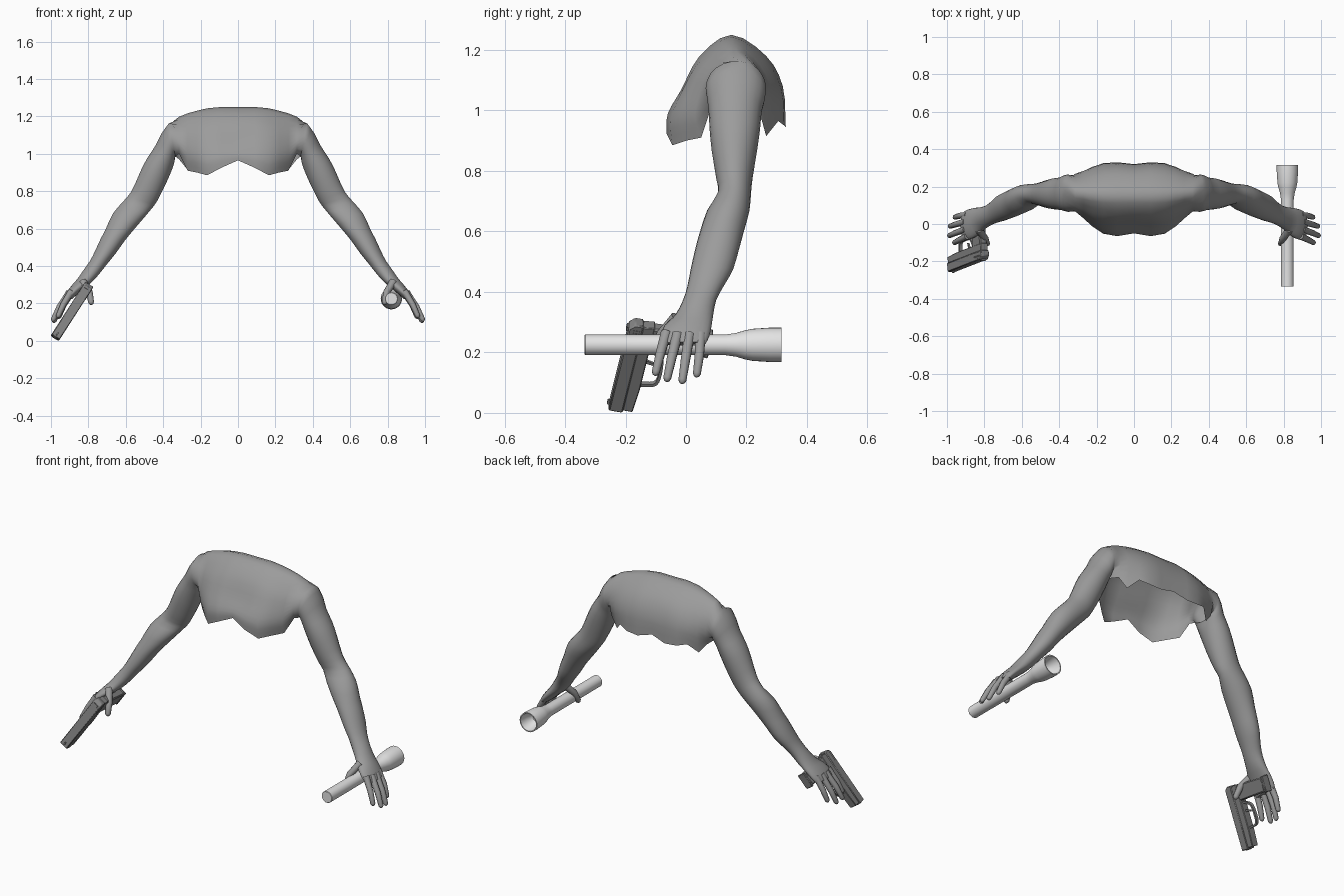
import bpy, bmesh, math
from mathutils import Vector

if "Cube" in bpy.data.objects:
    bpy.data.objects.remove(bpy.data.objects["Cube"])


def material(name, v):
    m = bpy.data.materials.new(name)
    m.diffuse_color = (v, v, v, 1)
    m.use_nodes = True
    m.node_tree.nodes["Principled BSDF"].inputs["Base Color"].default_value = m.diffuse_color
    return m


SKIN = material("mid grey", 0.33)
LIGHT = material("pale grey", 0.77)
METAL = material("dark grey", 0.235)


def finish(bm, name, mat, angle=35):
    bmesh.ops.recalc_face_normals(bm, faces=bm.faces)
    me = bpy.data.meshes.new(name)
    bm.to_mesh(me)
    bm.free()
    ob = bpy.data.objects.new(name, me)
    bpy.context.collection.objects.link(ob)
    me.materials.append(mat)
    bpy.ops.object.select_all(action='DESELECT')
    ob.select_set(True)
    bpy.context.view_layer.objects.active = ob
    bpy.ops.object.shade_smooth_by_angle(angle=math.radians(angle))
    return ob


def add_loft(bm, rings, open_rings=0, cap_start=False, cap_end=True):
    """Skin the rings; strips starting at the first open_rings are left open."""
    vs = [[bm.verts.new(p) for p in r] for r in rings]
    n = len(vs[0])
    for k, (a, b) in enumerate(zip(vs, vs[1:])):
        for i in range(n - 1 if k < open_rings else n):
            j = (i + 1) % n
            bm.faces.new((a[i], a[j], b[j], b[i]))
    if cap_start:
        bm.faces.new(vs[0])
    if cap_end:
        bm.faces.new(vs[-1])


def spline(pts, steps):
    """Catmull-Rom interpolation through points."""
    p = [Vector(q) for q in pts]
    p = [2 * p[0] - p[1]] + p + [2 * p[-1] - p[-2]]
    out = []
    for a, b, c, d in zip(p, p[1:], p[2:], p[3:]):
        for k in range(steps):
            t = k / steps
            out.append(0.5 * (2 * b + (c - a) * t + (2 * a - 5 * b + 4 * c - d) * t * t
                              + (3 * b - a - 3 * c + d) * t ** 3))
    return out + [p[-2]]


def tube_rings(path, radii, sides=10):
    path = [Vector(p) for p in path]
    rings = []
    for i, (p, r) in enumerate(zip(path, radii)):
        d = (path[min(i + 1, len(path) - 1)] - path[max(i - 1, 0)]).normalized()
        u = d.cross(Vector((0, 1, 0))).normalized()
        w = d.cross(u)
        rings.append([p + r * (math.cos(t) * u + math.sin(t) * w)
                      for t in (math.tau * k / sides for k in range(sides))])
    return rings


# Torso shell: (x, profile of (y, z) from front hem over the top to back hem)
STATIONS = [
    (0.0, [(-.05, .965), (-.045, 1.0), (-.005, 1.07), (.05, 1.18), (.15, 1.25), (.26, 1.18), (.312, 1.07), (.32, .97)]),
    (.09, [(-.065, .925), (-.06, .99), (-.015, 1.07), (.045, 1.18), (.15, 1.25), (.265, 1.18), (.32, 1.08), (.33, .945)]),
    (.165, [(-.045, .885), (-.05, .97), (-.01, 1.07), (.048, 1.165), (.15, 1.243), (.26, 1.17), (.315, 1.07), (.325, .95)]),
    (.22, [(.0, .9), (-.015, .98), (.015, 1.07), (.06, 1.15), (.155, 1.23), (.255, 1.16), (.303, 1.06), (.305, .965)]),
    (.27, [(.05, .91), (.03, .98), (.045, 1.06), (.08, 1.14), (.16, 1.216), (.245, 1.15), (.284, 1.05), (.265, .915)]),
    (.315, [(.08, 1.0), (.07, 1.03), (.07, 1.07), (.095, 1.13), (.165, 1.198), (.24, 1.135), (.268, 1.04), (.25, .97)]),
]
# Arm rings: outer x, outer z, inner x, inner z, front y, back y
ARM = [
    (.37, 1.163, .335, .985, .065, .265), (.41, 1.108, .338, .965, .07, .26),
    (.44, 1.047, .342, .945, .075, .25), (.49, .97, .355, .908, .078, .245),
    (.525, .90, .387, .835, .085, .235), (.57, .80, .43, .75, .10, .22),
    (.615, .745, .458, .71, .105, .215), (.67, .68, .50, .66, .07, .21),
    (.707, .60, .56, .59, .045, .19), (.735, .545, .605, .535, .03, .175),
    (.765, .48, .655, .465, .015, .155), (.79, .43, .70, .41, .005, .125),
    (.825, .38, .735, .365, -.01, .10), (.86, .33, .775, .32, -.035, .09),
    (.888, .298, .818, .283, -.07, .085), (.915, .262, .862, .245, -.085, .077),
    (.928, .235, .888, .222, -.08, .065),
]
# Fingers and thumb: knuckle, middle joint, tip
DIGITS = [
    [(.89, -.065, .265), (.933, -.085, .195), (.96, -.10, .135)],
    [(.90, -.028, .26), (.955, -.048, .18), (.987, -.062, .115)],
    [(.90, .012, .26), (.953, -.002, .175), (.983, -.012, .108)],
    [(.89, .048, .26), (.933, .044, .19), (.957, .036, .13)],
    [(.83, -.03, .315), (.795, -.08, .26), (.785, -.105, .205)],
]
# Shoulders and arms as one skin, hands at the ends
N = 22
bm = bmesh.new()
for side in (-1, 1):
    rings = [[(side * x, p.x, p.y) for p in spline(prof, 3)] for x, prof in STATIONS]
    for ox, oz, ix, iz, y0, y1 in spline(ARM, 2):
        c = Vector((side * (ox + ix) / 2, (y0 + y1) / 2, (oz + iz) / 2))
        u = Vector((side * (ox - ix) / 2, 0, (oz - iz) / 2))
        w = Vector((0, (y1 - y0) / 2, 0))
        rings.append([c + u * math.cos(t) + w * math.sin(t)
                      for t in (math.pi + math.tau * (k + .5) / N for k in range(N))])
    add_loft(bm, rings, open_rings=len(STATIONS))
seam = [v for v in bm.verts if abs(v.co.x) < 1e-5]
bmesh.ops.remove_doubles(bm, verts=seam, dist=1e-4)
finish(bm, "shoulders_and_arms", SKIN, 60)

for side, label in ((-1, "right"), (1, "left")):
    bm = bmesh.new()
    for i, (a, b, c) in enumerate(DIGITS):
        a, b, c = Vector(a), Vector(b), Vector(c)
        d = (c - b).normalized()
        k = 1.15 if i == 4 else 1
        add_loft(bm, tube_rings([a, (a + b) / 2, b, c, c + d * .009, c + d * .013],
                                [r * k for r in (.019, .017, .016, .0135, .009, .003)]),
                 cap_start=True)
    for v in bm.verts:
        v.co.x *= side
    finish(bm, label + "_fingers", SKIN, 60)

# Flashlight: (y, radius) outline turned around its long axis, with a hollow head
LAMP = [(-.335, .032), (-.333, .034), (.13, .034), (.165, .039), (.195, .048), (.22, .053),
        (.28, .057), (.315, .057), (.315, .051), (.27, .043), (.235, .027)]
bm = bmesh.new()
add_loft(bm, [[(.82 + r * math.cos(t), y, .225 + r * math.sin(t))
               for t in (math.tau * k / 28 for k in range(28))] for y, r in LAMP],
         cap_start=True)
finish(bm, "flashlight", LIGHT)

# Pistol frame of reference: along the barrel, down the grip, across
ORIGIN = Vector((-.797, -.143, .298))
AXIS = Vector((-.18, -.07, -.28)).normalized()
DOWN = (Vector((0, 1, 0)) - AXIS.y * AXIS).normalized()
ACROSS = AXIS.cross(DOWN)


def gun_point(s, h, w):
    return ORIGIN + AXIS * s + DOWN * h + ACROSS * w


def gun_plate(name, outline, half, bevel=.003):
    """Extrude an (along, down) outline across the pistol."""
    bm = bmesh.new()
    add_loft(bm, [[gun_point(s, h, w) for s, h in outline] for w in (-half, half)],
             cap_start=True)
    ob = finish(bm, name, METAL, 30)
    if bevel:
        mod = ob.modifiers.new("edge", 'BEVEL')
        mod.width, mod.segments = bevel, 1


def rect(s0, s1, h0, h1):
    return [(s0, h0), (s1, h0), (s1, h1), (s0, h1)]


gun_plate("pistol_slide", [(0, -.025), (.018, -.043), (.346, -.043), (.346, .004), (0, .004)], .026, .004)
gun_plate("pistol_frame", [(.005, .002), (.338, .002), (.338, .036), (.25, .042), (.0, .042)], .023)
gun_plate("pistol_grip", [(.005, .03), (.09, .03), (.085, .09), (.075, .225), (-.003, .225), (.0, .12)], .022, .006)
gun_plate("grip_base", rect(-.008, .08, .222, .236), .024)
gun_plate("trigger", [(.14, .04), (.152, .04), (.157, .075), (.149, .075)], .005, 0)
gun_plate("front_sight", rect(.318, .335, -.051, -.042), .004, 0)
gun_plate("rear_sight", rect(.02, .034, -.049, -.042), .014, 0)
for k in range(6):
    s = .02 + k * .01
    gun_plate("slide_ridge", rect(s, s + .005, -.032, 0), .0272, 0)

# Trigger guard: bent strip
guard = [(.1, .042), (.115, .08), (.14, .094), (.2, .097), (.228, .085), (.238, .042)]
bm = bmesh.new()
path = spline(guard, 3)
strip = []
for i, p in enumerate(path):
    d = (path[min(i + 1, len(path) - 1)] - path[max(i - 1, 0)]).normalized() * .005
    strip.append([gun_point(p.x - k * d.y, p.y + k * d.x, w)
                  for k, w in ((-1, -.009), (1, -.009), (1, .009), (-1, .009))])
add_loft(bm, strip, cap_start=True)
finish(bm, "trigger_guard", METAL)

# Muzzle
bm = bmesh.new()
add_loft(bm, [[gun_point(s, -.018 + r * math.sin(t), r * math.cos(t))
               for t in (math.tau * k / 14 for k in range(14))]
              for s, r in ((.33, .015), (.349, .015), (.349, .01), (.34, .01))], cap_start=True)
finish(bm, "muzzle", METAL)
